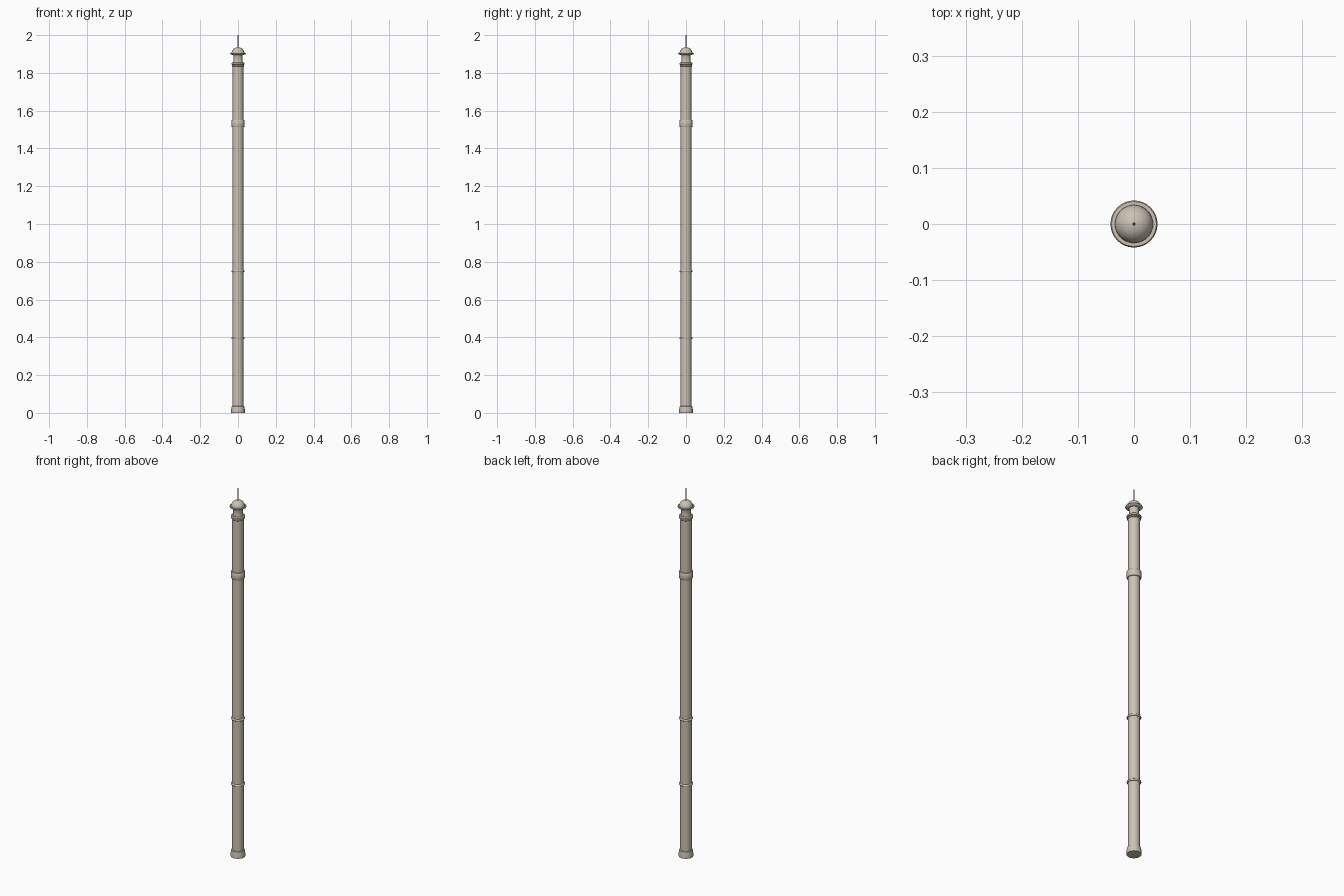
import bpy, bmesh, math

if "Cube" in bpy.data.objects:
    bpy.data.objects.remove(bpy.data.objects["Cube"])

def mat(name, c):
    m = bpy.data.materials.new(name)
    m.diffuse_color = (*c, 1)
    m.use_nodes = True
    m.node_tree.nodes["Principled BSDF"].inputs["Base Color"].default_value = m.diffuse_color
    return m

stone = mat("warm_stone", (0.60, 0.54, 0.45))
metal = mat("grey_metal", (0.25, 0.26, 0.28))

def lathe(name, profile, material, n=32):
    """Revolve (radius, z) points round the z axis; radius 0 closes the end."""
    bm = bmesh.new()
    rings = []
    for r, z in profile:
        if r == 0:
            rings.append([bm.verts.new((0, 0, z))])
        else:
            rings.append([bm.verts.new((r * math.cos(2 * math.pi * i / n),
                                        r * math.sin(2 * math.pi * i / n), z)) for i in range(n)])
    for a, b in zip(rings, rings[1:]):
        for i in range(n):
            j = (i + 1) % n
            if len(a) == 1:
                bm.faces.new((a[0], b[j], b[i]))
            elif len(b) == 1:
                bm.faces.new((a[i], a[j], b[0]))
            else:
                bm.faces.new((a[i], a[j], b[j], b[i]))
    bmesh.ops.recalc_face_normals(bm, faces=bm.faces)
    me = bpy.data.meshes.new(name)
    bm.to_mesh(me)
    bm.free()
    ob = bpy.data.objects.new(name, me)
    bpy.context.collection.objects.link(ob)
    me.materials.append(material)
    bpy.ops.object.select_all(action='DESELECT')
    ob.select_set(True)
    bpy.context.view_layer.objects.active = ob
    bpy.ops.object.shade_smooth_by_angle(angle=math.radians(35))
    return ob

def ring(name, r, z, h):
    """Rounded moulding round the shaft."""
    pts = [(0.026, z - h / 2)]
    for k in range(7):
        a = -math.pi / 2 + math.pi * k / 6
        pts.append((r - h / 2 + h / 2 * math.cos(a), z + h / 2 * math.sin(a)))
    pts.append((0.026, z + h / 2))
    lathe(name, pts, stone)

# shaft and foot
lathe("shaft", [(0, 0.01), (0.029, 0.01), (0.029, 1.845), (0, 1.845)], stone)
lathe("foot", [(0, 0), (0.036, 0), (0.036, 0.018), (0.033, 0.035), (0.029, 0.037)], stone)

# thin mouldings
for i, z in enumerate((0.395, 0.75)):
    ring("moulding_%d" % (i + 1), 0.035, z, 0.010)

# broad band
lathe("broad_band", [(0.028, 1.513), (0.033, 1.513), (0.035, 1.516), (0.035, 1.548),
                     (0.033, 1.551), (0.028, 1.551)], stone)

# capital at the shaft top
ring("capital_lower", 0.033, 1.838, 0.008)
lathe("capital", [(0.028, 1.842), (0.035, 1.844), (0.035, 1.852), (0.030, 1.856), (0, 1.856)], stone)

# lantern neck, brim and dome
lathe("lantern_neck", [(0.026, 1.854), (0.024, 1.864), (0.024, 1.892), (0.028, 1.90)], stone)
lathe("brim", [(0, 1.894), (0.028, 1.894), (0.040, 1.899), (0.042, 1.902), (0.040, 1.905), (0, 1.905)], stone)
dome = [(0.034 * math.cos(a), 1.904 + 0.032 * math.sin(a))
        for a in (math.pi / 2 * k / 8 for k in range(8))]
lathe("dome", dome + [(0, 1.936)], stone)

# spike
lathe("spike", [(0, 1.93), (0.0028, 1.93), (0.0022, 2.0), (0, 2.0)], metal, 12)
